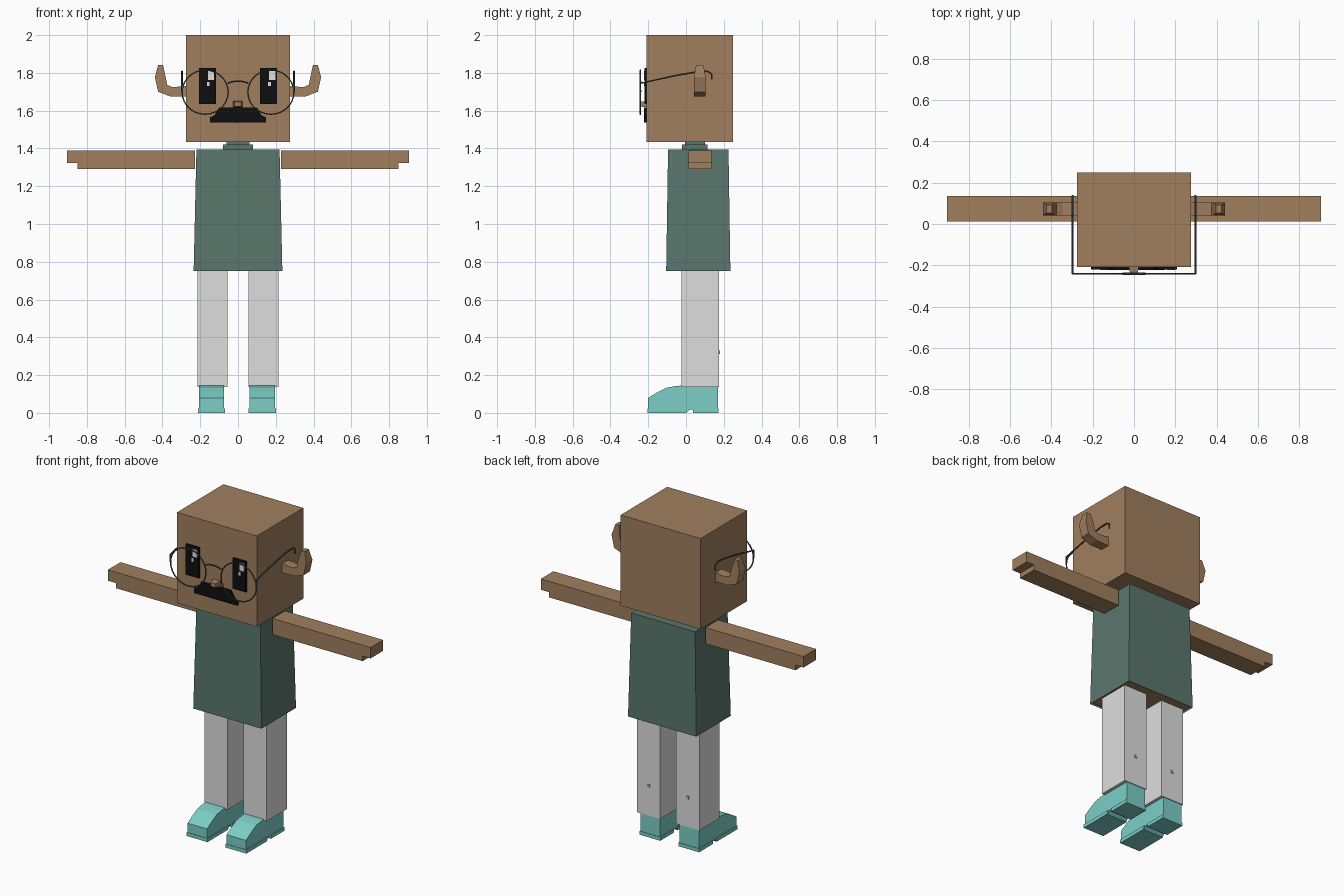
import bpy, bmesh, math

if "Cube" in bpy.data.objects:
    bpy.data.objects.remove(bpy.data.objects["Cube"])


def material(name, *rgb):
    lin = [((c / 255 + 0.055) / 1.055) ** 2.4 if c > 10 else c / 255 / 12.92 for c in rgb]
    m = bpy.data.materials.new(name)
    m.use_nodes = True
    m.diffuse_color = (*lin, 1)
    m.node_tree.nodes["Principled BSDF"].inputs["Base Color"].default_value = (*lin, 1)
    return m


skin = material("brown skin", 161, 127, 94)
cloth = material("dark green cloth", 90, 118, 108)
trouser = material("light grey trousers", 222, 222, 222)
leather = material("turquoise shoes", 124, 207, 199)
black = material("black", 14, 14, 14)
white = material("white glint", 225, 225, 225)
wire = material("grey wire", 70, 84, 86)


def finish(name, bm, mat):
    bmesh.ops.recalc_face_normals(bm, faces=bm.faces)
    mesh = bpy.data.meshes.new(name)
    bm.to_mesh(mesh)
    bm.free()
    mesh.materials.append(mat)
    ob = bpy.data.objects.new(name, mesh)
    bpy.context.collection.objects.link(ob)
    return ob


def loft(name, sections, mat, open_bottom=False):
    """Join level rectangles given as (z, x0, x1, y0, y1)."""
    bm = bmesh.new()
    rings = [[bm.verts.new(p) for p in ((a, c, z), (b, c, z), (b, d, z), (a, d, z))]
             for z, a, b, c, d in sections]
    for low, high in zip(rings, rings[1:]):
        for i in range(4):
            j = (i + 1) % 4
            bm.faces.new((low[i], low[j], high[j], high[i]))
    bm.faces.new(rings[-1])
    if not open_bottom:
        bm.faces.new(rings[0])
    return finish(name, bm, mat)


def box(name, x, y, z, mat):
    x = sorted(x)
    return loft(name, [(h, *x, *y) for h in z], mat)


def prism(name, outline, axis, span, mat):
    """Extrude a (horizontal, z) outline along x or y."""
    bm = bmesh.new()
    place = (lambda a, z, t: (t, a, z)) if axis == "x" else (lambda a, z, t: (a, t, z))
    ends = [[bm.verts.new(place(a, z, t)) for a, z in outline] for t in span]
    n = len(outline)
    for i in range(n):
        j = (i + 1) % n
        bm.faces.new((ends[0][i], ends[0][j], ends[1][j], ends[1][i]))
    for e in ends:
        bm.faces.new(e)
    return finish(name, bm, mat)


def tube(name, points, radius, cyclic=False):
    """Thin wire along a path, turned into a mesh."""
    cu = bpy.data.curves.new(name, "CURVE")
    cu.dimensions = "3D"
    cu.bevel_depth, cu.bevel_resolution, cu.use_fill_caps = radius, 1, True
    sp = cu.splines.new("POLY")
    sp.points.add(len(points) - 1)
    for p, co in zip(sp.points, points):
        p.co = (*co, 1)
    sp.use_cyclic_u = cyclic
    cu.materials.append(wire)
    ob = bpy.data.objects.new(name, cu)
    bpy.context.collection.objects.link(ob)
    bpy.ops.object.select_all(action="DESELECT")
    ob.select_set(True)
    bpy.context.view_layer.objects.active = ob
    bpy.ops.object.convert(target="MESH")
    bpy.ops.object.shade_smooth_by_angle()


# Head and body
box("head", (-.275, .275), (-.208, .25), (1.435, 2), skin)
loft("shirt", [(.75, -.235, .235, -.105, .235), (1.395, -.22, .22, -.095, .225)],
     cloth, open_bottom=True)
box("body_underside", (-.228, .228), (-.098, .228), (.758, .79), skin)
box("collar", (-.08, .08), (-.02, .115), (1.38, 1.422), cloth)
box("neck", (-.062, .062), (-.005, .1), (1.4, 1.45), cloth)

# Face
prism("moustache", [(-.148, 1.537), (.148, 1.537), (.148, 1.565), (.125, 1.575),
                    (.1, 1.617), (-.1, 1.617), (-.125, 1.575), (-.148, 1.565)],
      "y", (-.222, -.205), black)
nose = box("nose", (-.027, .025), (-.245, -.2), (1.617, 1.652), skin)
for v in nose.data.vertices:
    if v.co.y < -.22:
        v.co.x *= .65
        v.co.z += (1.634 - v.co.z) * .3
for side, s in (("left", 1), ("right", -1)):
    cx = s * .162
    box(side + "_eye", (cx - .045, cx + .045), (-.22, -.205), (1.635, 1.825), black)
    box(side + "_large_glint", (cx + .003, cx + .036), (-.223, -.215), (1.762, 1.81), white)
    box(side + "_small_glint", (cx - .003, cx + .012), (-.223, -.215), (1.73, 1.752), white)

# Ears, arms, legs and shoes
ear_outline = [(.27, 1.676), (.36, 1.676), (.423, 1.7), (.44, 1.777), (.423, 1.842),
               (.397, 1.842), (.383, 1.777), (.375, 1.737), (.345, 1.724), (.27, 1.732)]
arm_outline = [(.228, 1.29), (.85, 1.29), (.85, 1.322), (.905, 1.322), (.905, 1.39), (.228, 1.39)]
shoe_outline = [(-.2, 0), (0, 0), (.022, .018), (.038, .018), (.038, 0), (.17, 0),
                (.17, .14), (-.02, .145), (-.06, .141), (-.105, .133), (-.155, .107), (-.2, .08)]
sole_outline = [(-.203, 0), (0, 0), (.01, .022), (-.203, .022)]
for side, s in (("left", 1), ("right", -1)):
    ear = prism(side + "_ear", [(s * a, z) for a, z in ear_outline], "y", (.042, .104), skin)
    for v in ear.data.vertices:
        if v.co.z > 1.8:
            v.co.y += (.073 - v.co.y) * .35
    prism(side + "_arm", [(s * a, z) for a, z in arm_outline], "y", (.012, .136), skin)
    c = s * .135
    box(side + "_leg", (c - .08, c + .08), (-.025, .175), (.137, .77), trouser)
    box(side + "_leg_tab", (c - .008, c + .008), (.17, .18), (.313, .331), leather)
    c = s * .134 - .006
    prism(side + "_shoe", shoe_outline, "x", (c - .067, c + .067), leather)
    prism(side + "_sole", sole_outline, "x", (c - .072, c + .072), leather)
    box(side + "_heel", (c - .072, c + .072), (.038, .173), (0, .022), leather)

    # Glasses
    ring = [(s * .174 + .122 * math.cos(t * math.tau / 28), -.241,
             1.698 + .117 * math.sin(t * math.tau / 28)) for t in range(28)]
    tube(side + "_lens_rim", ring, .004, cyclic=True)
    x = s * .297
    tube(side + "_temple", [(x, -.241, 1.698), (x, -.241, 1.745), (x, -.06, 1.785), (x, .06, 1.806),
                            (x, .115, 1.808), (x, .135, 1.795), (x, .137, 1.765)], .005)
tube("glasses_bridge", [(x, -.241, 1.757 - 4 * x * x) for x in (-.055, -.035, -.015, .015, .035, .055)],
     .005)
